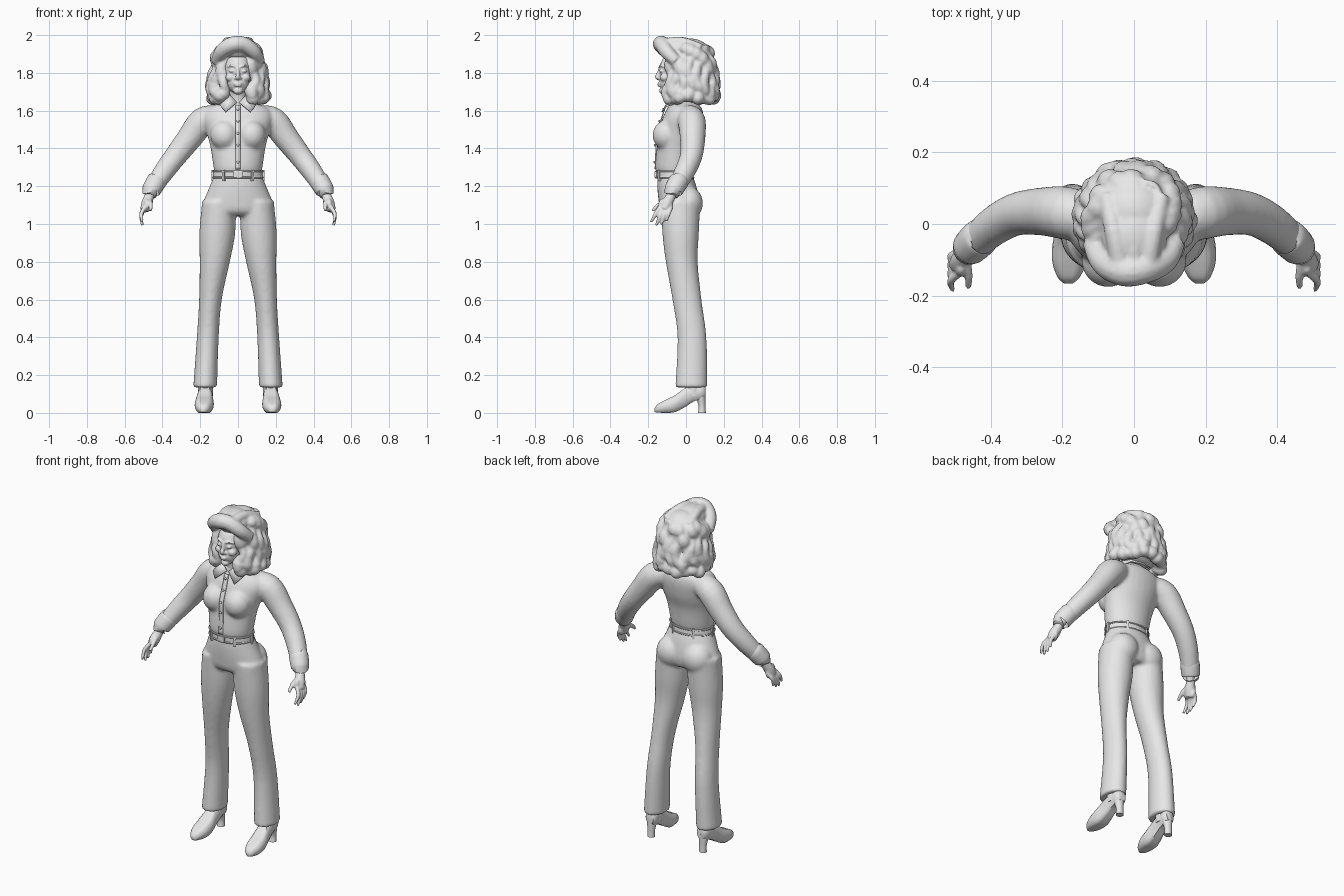
import bpy, bmesh, math, random
from mathutils import Vector, Matrix

random.seed(4)
cube = bpy.data.objects.get("Cube")
if cube:
    bpy.data.objects.remove(cube)

grey = bpy.data.materials.new("light grey")
grey.use_nodes = True
grey.diffuse_color = (0.8, 0.8, 0.8, 1)
grey.node_tree.nodes["Principled BSDF"].inputs["Base Color"].default_value = (0.8, 0.8, 0.8, 1)
SIDES = (1, -1)


def finish(name, bm, voxel=0, relax=0):
    """Turn a bmesh into an object; optionally fuse its pieces into one skin."""
    bmesh.ops.recalc_face_normals(bm, faces=bm.faces)
    mesh = bpy.data.meshes.new(name)
    bm.to_mesh(mesh)
    bm.free()
    mesh.materials.append(grey)
    obj = bpy.data.objects.new(name, mesh)
    bpy.context.collection.objects.link(obj)
    bpy.context.view_layer.objects.active = obj
    for other in bpy.context.selected_objects:
        other.select_set(False)
    obj.select_set(True)
    bpy.ops.object.shade_smooth_by_angle(angle=math.radians(50))
    if voxel:
        fuse = obj.modifiers.new("fuse", "REMESH")
        fuse.mode = "VOXEL"
        fuse.voxel_size = voxel
        fuse.use_smooth_shade = True
    if relax:
        soft = obj.modifiers.new("relax", "SMOOTH")
        soft.iterations = relax
    return obj


def spline(rows, steps=5):
    """Catmull-Rom interpolation of equal-length rows."""
    rows = [Vector(r) for r in rows]
    out = []
    for i in range(len(rows) - 1):
        a, b, c, d = rows[max(i - 1, 0)], rows[i], rows[i + 1], rows[min(i + 2, len(rows) - 1)]
        for k in range(steps):
            t = k / steps
            out.append(b + (c - a) * (t / 2) + (a * 2 - b * 5 + c * 4 - d) * (t * t / 2)
                       + (b * 3 - a - c * 3 + d) * (t ** 3 / 2))
    return out + [rows[-1]]


def skin(bm, rings):
    loops = [[bm.verts.new(p) for p in ring] for ring in rings]
    n = len(loops[0])
    for low, high in zip(loops, loops[1:]):
        for i in range(n):
            j = (i + 1) % n
            bm.faces.new((low[i], low[j], high[j], high[i]))
    bm.faces.new(loops[0])
    bm.faces.new(loops[-1])


def ellipse(c, u, v, n):
    return [c + u * math.cos(math.tau * i / n) + v * math.sin(math.tau * i / n) for i in range(n)]


def stack(bm, rows, side=1, n=28):
    """Horizontal sections: height, centre x, half width, front y, back y."""
    skin(bm, [ellipse(Vector((side * x, (f + b) / 2, z)), Vector((w, 0, 0)), Vector((0, (b - f) / 2, 0)), n)
              for z, x, w, f, b in spline(rows)])


def tube(bm, rows, side=1, n=12, steps=4):
    """Round sections along a path: x, y, z, radius."""
    rows = spline(rows, steps)
    pts = [Vector((side * r[0], r[1], r[2])) for r in rows]
    u = (pts[1] - pts[0]).orthogonal().normalized()
    rings = []
    for i, p in enumerate(pts):
        t = (pts[min(i + 1, len(pts) - 1)] - pts[max(i - 1, 0)]).normalized()
        u = (u - t * u.dot(t)).normalized()
        rings.append(ellipse(p, u * rows[i][3], t.cross(u) * rows[i][3], n))
    skin(bm, rings)


def ball(bm, centre, size):
    bmesh.ops.create_uvsphere(bm, u_segments=24, v_segments=16, radius=1,
                              matrix=Matrix.Translation(centre) @ Matrix.Diagonal((*size, 1)))


# Trousers: pelvis, seat and flared legs fused together
bm = bmesh.new()
stack(bm, [(1.27, 0, .122, -.15, .03), (1.2, 0, .15, -.152, .055), (1.12, 0, .183, -.145, .07),
           (1.07, 0, .192, -.135, .065), (1.045, 0, .17, -.11, .05)])
for s in SIDES:
    ball(bm, (s * .085, .01, 1.11), (.088, .08, .09))
    stack(bm, [(1.12, .1, .09, -.135, .075), (.95, .11, .095, -.125, .068), (.8, .123, .08, -.107, .062),
               (.6, .146, .06, -.072, .082), (.4, .16, .058, -.045, .108), (.135, .174, .063, -.057, .113)], s)
finish("trousers", bm, .01, 5)

# Shirt: torso, bust and sleeves fused together
arm = [(.1, .01, 1.57, .06), (.185, .03, 1.545, .074), (.26, .035, 1.45, .067), (.33, .027, 1.36, .06),
       (.39, -.005, 1.28, .055), (.44, -.048, 1.205, .048)]
bm = bmesh.new()
stack(bm, [(1.265, 0, .122, -.152, .03), (1.3, 0, .13, -.163, .04), (1.4, 0, .145, -.155, .055),
           (1.48, 0, .165, -.145, .08), (1.56, 0, .185, -.125, .092), (1.61, 0, .165, -.1, .085),
           (1.64, 0, .1, -.085, .06), (1.67, 0, .06, -.08, .03)])
for s in SIDES:
    ball(bm, (s * .072, -.102, 1.47), (.075, .075, .08))
    tube(bm, arm, s, 20)
finish("shirt", bm, .01, 5)

# Cuffs
bm = bmesh.new()
for s in SIDES:
    tube(bm, [(.425, -.035, 1.235, .045), (.43, -.038, 1.228, .053), (.459, -.066, 1.18, .05),
              (.461, -.068, 1.175, .042)], s, 20)
finish("cuffs", bm)

# Collar: a folded flap on each side of the neck
bm = bmesh.new()
for s in SIDES:
    inner = [(.006, -.1, 1.645), (.042, -.088, 1.68), (.06, -.04, 1.695), (.045, .025, 1.695), (0, .045, 1.695)]
    outer = [(.065, -.13, 1.595), (.092, -.108, 1.625), (.1, -.045, 1.645), (.07, .06, 1.65), (0, .08, 1.65)]
    rows = [[bm.verts.new((s * x, y, z)) for x, y, z in edge] for edge in (inner, outer)]
    for i in range(4):
        bm.faces.new((rows[0][i], rows[0][i + 1], rows[1][i + 1], rows[1][i]))
bmesh.ops.remove_doubles(bm, verts=bm.verts, dist=.0005)
collar = finish("collar", bm)
collar.modifiers.new("thickness", "SOLIDIFY").thickness = .008

# Button strip and buttons
bm = bmesh.new()
front = spline([(-.108, 1.63), (-.13, 1.56), (-.158, 1.48), (-.16, 1.4), (-.164, 1.29)])
strip = [[bm.verts.new((x, y - .002, z)) for x in (-.013, .013)] for y, z in front]
for a, b in zip(strip, strip[1:]):
    bm.faces.new((a[0], a[1], b[1], b[0]))
placket = finish("button_strip", bm)
placket.modifiers.new("thickness", "SOLIDIFY").thickness = .006
bm = bmesh.new()
for y, z in front[2::4]:
    ball(bm, (0, y - .005, z), (.007, .005, .007))
finish("buttons", bm)

# Belt, its raised edges, loops and buckle
bm = bmesh.new()
stack(bm, [(1.245, 0, .133, -.158, .04), (1.28, 0, .129, -.158, .037)], n=40)
for z in (1.246, 1.279):
    rim = ellipse(Vector((0, -.06, z)), Vector((.131, 0, 0)), Vector((0, .099, 0)), 40)
    tube(bm, [(*p, .005) for p in rim + rim[:1]], n=6, steps=1)
bmesh.ops.create_cube(bm, size=1, matrix=Matrix.Translation((0, -.16, 1.262)) @ Matrix.Diagonal((.045, .012, .032, 1)))
for turn in (-55, -125, 0, 180, 60, 120):
    a = math.radians(turn)
    spot = Matrix.Translation((.133 * math.cos(a), -.06 + .1 * math.sin(a), 1.257))
    bmesh.ops.create_cube(bm, size=1, matrix=spot @ Matrix.Rotation(a, 4, "Z") @ Matrix.Diagonal((.012, .014, .06, 1)))
finish("belt", bm)

# Hands: palm, thumb and four fingers fanned from the knuckles
bm = bmesh.new()
for s in SIDES:
    tube(bm, [(.45, -.06, 1.19, .026), (.468, -.078, 1.15, .025), (.482, -.1, 1.11, .03), (.492, -.115, 1.075, .026)], s)
    ball(bm, (s * .483, -.122, 1.1), (.018, .025, .035))
    ball(bm, (s * .488, -.09, 1.095), (.017, .022, .035))
    tube(bm, [(.47, -.1, 1.13, .014), (.462, -.145, 1.1, .012), (.463, -.178, 1.07, .008)], s, 8)
    for k in range(4):
        y = -.138 + k * .02
        reach = (.065, .083, .078, .06)[k]
        tube(bm, [(.49, y, 1.09, .012), (.512, y - .022 + k * .003, 1.09 - reach * .55, .011),
                  (.506, y - .047 + k * .007, 1.075 - reach, .007)], s, 8)
finish("hands", bm, .005, 2)

# Shoes: a pointed upper with an arched sole, and a tall heel
bm = bmesh.new()
last = [(-.166, .012, .026, .004), (-.15, .03, .046, .002), (-.11, .047, .068, 0), (-.06, .05, .092, .004),
        (-.01, .042, .128, .028), (.04, .038, .15, .06), (.085, .036, .15, .075), (.103, .024, .14, .085)]
for s in SIDES:
    rings = []
    for y, w, top, sole in spline(last):
        mid = Vector((s * (.175 - y * .05), y, (top + sole) / 2))
        ring = ellipse(mid, Vector((w, 0, 0)), Vector((0, 0, (top - sole) * .62)), 20)
        for p in ring:
            p.z = min(max(p.z, sole), top)
        rings.append(ring)
    skin(bm, rings)
    stack(bm, [(0, .172, .022, .063, .105), (.04, .172, .022, .066, .103), (.11, .172, .033, .04, .104)], s, 16)
    tube(bm, [(.172, .04, .09, .04), (.172, .035, .2, .042)], s, 16)
finish("shoes", bm)

# Head and neck
bm = bmesh.new()
ball(bm, (0, -.048, 1.815), (.078, .093, .1))
ball(bm, (0, -.084, 1.752), (.06, .058, .062))
ball(bm, (0, -.118, 1.705), (.026, .024, .02))
tube(bm, [(0, -.137, 1.83, .008), (0, -.145, 1.8, .009), (0, -.152, 1.778, .013), (0, -.14, 1.768, .008)])
for z, w in ((1.743, .024), (1.733, .02)):
    ball(bm, (0, -.139, z), (w, .012, .006))
for s in SIDES:
    ball(bm, (s * .031, -.13, 1.81), (.016, .011, .009))
    ball(bm, (s * .04, -.112, 1.775), (.026, .026, .022))
    ball(bm, (s * .013, -.14, 1.772), (.009, .009, .007))
    tube(bm, [(.012, -.14, 1.832, .005), (.034, -.134, 1.84, .006), (.056, -.115, 1.832, .004)], s, 8)
tube(bm, [(0, -.05, 1.74, .046), (0, -.04, 1.68, .044), (0, -.025, 1.58, .055)], n=20)
finish("head", bm, .0045, 2)

# Hair: core volume, swept front roll and wavy locks around the sides and back
bm = bmesh.new()
ball(bm, (0, .03, 1.85), (.125, .12, .132))
ball(bm, (0, -.035, 1.925), (.092, .1, .066))
ball(bm, (0, .055, 1.74), (.135, .09, .09))
tube(bm, [(-.115, -.05, 1.86, .03), (-.085, -.105, 1.915, .038), (-.03, -.132, 1.95, .043), (.03, -.125, 1.95, .042),
          (.085, -.1, 1.91, .038), (.115, -.05, 1.86, .03)])
for k in range(3):
    x = (k - 1) * .055
    tube(bm, [(x * .7, -.11, 1.955, .03), (x, -.02, 1.962, .028), (x * 1.4, .08, 1.93, .025)])
outline = spline([(1.935, .07), (1.88, .108), (1.8, .13), (1.73, .143), (1.672, .137)], 3)
LOCKS = 17
for i in range(LOCKS):
    angle = math.radians(-54 + 288 * i / (LOCKS - 1))
    phase = random.uniform(0, math.tau)
    lift = random.uniform(-.012, .012)
    path = []
    for k, (z, r) in enumerate(outline):
        a = angle + .1 * math.sin(k * .9 + phase)
        r += .008 * math.sin(k * 1.7 + phase)
        path.append((r * math.cos(a), .02 + .95 * r * math.sin(a), z + lift * k / len(outline),
                     .031 * (1 + .28 * math.sin(k * 1.3 + phase))))
    tube(bm, path, n=10, steps=3)
    x, y, z, r = path[-1]
    ball(bm, (x, y, z), (.036, .034, .034))
finish("hair", bm, .007, 3)
